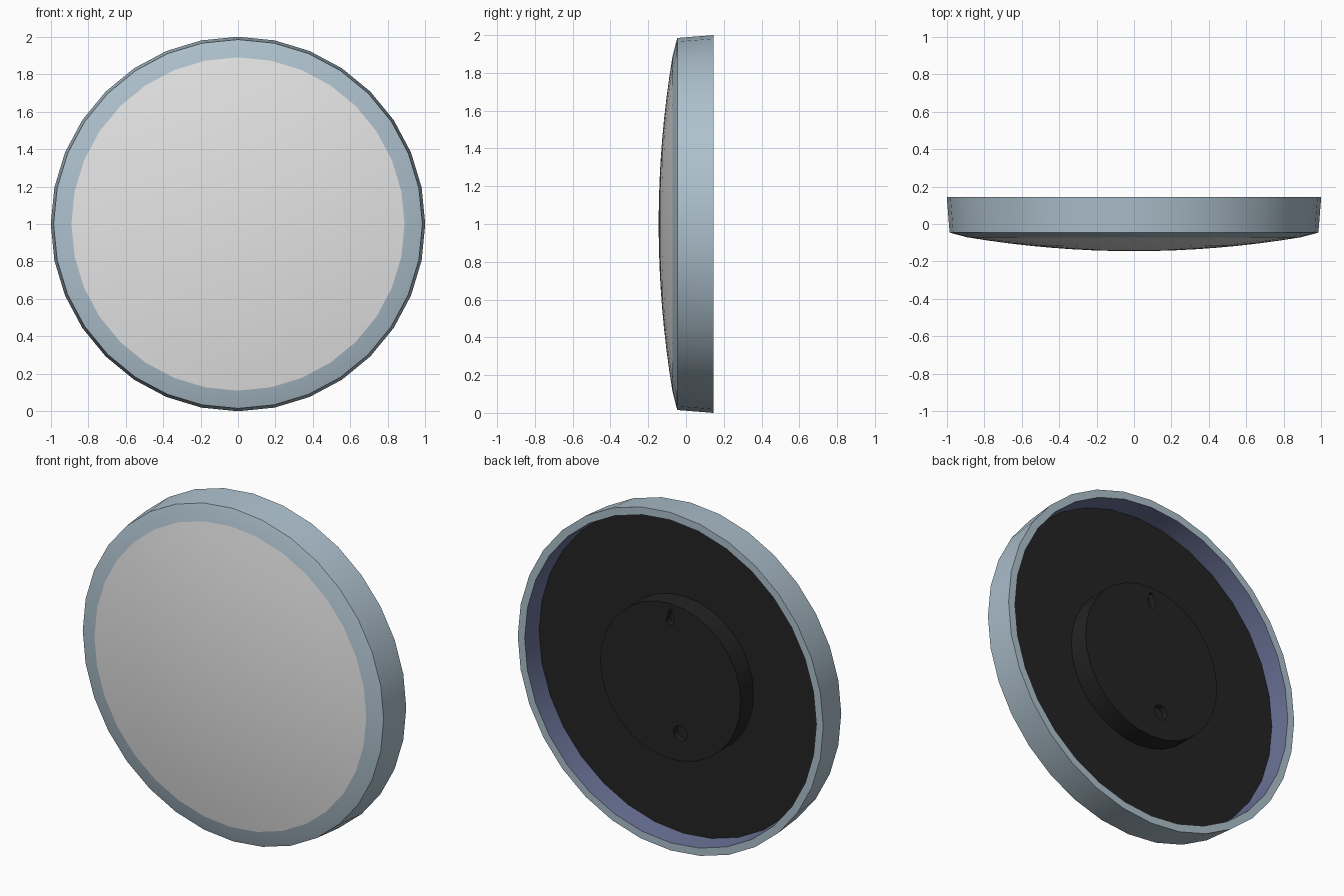
import bpy, bmesh
from math import sin, cos, pi, sqrt, radians

cube = bpy.data.objects.get("Cube")
if cube:
    bpy.data.objects.remove(cube, do_unlink=True)

SIDES = 32
CENTRE_Z = 1.0


def material(name, rgb):
    m = bpy.data.materials.new(name)
    m.use_nodes = True
    m.diffuse_color = (*rgb, 1)
    m.node_tree.nodes["Principled BSDF"].inputs["Base Color"].default_value = (*rgb, 1)
    return m


diffuser_white = material("diffuser_white", (0.78, 0.78, 0.78))
rim_blue = material("rim_blue_grey", (0.42, 0.53, 0.61))
inner_blue = material("inner_slate_blue", (0.14, 0.165, 0.30))
mount_black = material("mount_black", (0.017, 0.017, 0.017))


def finish(name, bm, mats):
    bmesh.ops.recalc_face_normals(bm, faces=bm.faces)
    mesh = bpy.data.meshes.new(name)
    bm.to_mesh(mesh)
    bm.free()
    for m in mats:
        mesh.materials.append(m)
    obj = bpy.data.objects.new(name, mesh)
    bpy.context.collection.objects.link(obj)
    return obj


def smooth(obj):
    bpy.ops.object.select_all(action="DESELECT")
    obj.select_set(True)
    bpy.context.view_layer.objects.active = obj
    bpy.ops.object.shade_smooth_by_angle(angle=radians(30))


def lathe(name, profile, mats, closed=False, slots=None):
    """Turn a (radius, y) profile about the front-to-back axis."""
    bm = bmesh.new()
    rows = []
    for r, y in profile:
        count = SIDES if r > 0 else 1
        rows.append([bm.verts.new((r * cos(2 * pi * i / SIDES), y,
                                   CENTRE_Z + r * sin(2 * pi * i / SIDES)))
                     for i in range(count)])
    pairs = list(zip(rows, rows[1:]))
    if closed:
        pairs.append((rows[-1], rows[0]))
    for k, (a, b) in enumerate(pairs):
        for i in range(SIDES):
            j = (i + 1) % SIDES
            corners = [a[i % len(a)], a[j % len(a)], b[j % len(b)], b[i % len(b)]]
            face = bm.faces.new(list(dict.fromkeys(corners)))
            face.material_index = slots.get(k, 0) if slots else 0
    return finish(name, bm, mats)


def cutter(name, outline, y0, y1):
    """Prism through an (x, z) outline, used to cut a recess."""
    bm = bmesh.new()
    face = bm.faces.new([bm.verts.new((x, y0, z)) for x, z in outline])
    ext = bmesh.ops.extrude_face_region(bm, geom=[face])
    for v in ext["geom"]:
        if isinstance(v, bmesh.types.BMVert):
            v.co.y = y1
    return finish(name, bm, [mount_black])


# Domed light diffuser, a shallow spherical cap
EDGE_R, TIP_Y, EDGE_Y = 0.89, -0.145, -0.071
rise = EDGE_Y - TIP_Y
ball = (EDGE_R ** 2 + rise ** 2) / (2 * rise)
dome = [(EDGE_R * i / 8, TIP_Y + ball - sqrt(ball ** 2 - (EDGE_R * i / 8) ** 2))
        for i in range(9)]
diffuser = lathe("diffuser", dome + [(EDGE_R, -0.03), (0, -0.03)], [diffuser_white])
smooth(diffuser)

# Outer ring with a front lip, tapered wall and slate inner wall
ring = lathe("outer_ring",
             [(EDGE_R, EDGE_Y), (0.965, -0.052), (0.985, -0.045), (1.0, 0.145),
              (0.955, 0.145), (0.942, 0.0), (EDGE_R, 0.0)],
             [rim_blue, inner_blue], closed=True, slots={4: 1, 5: 1})
smooth(ring)

# Back plate with the raised round wall mount
mount = lathe("back_plate_and_mount",
              [(0, 0.145), (0.46, 0.145), (0.46, 0.025), (0.945, 0.025),
               (0.945, 0.005), (0, 0.005)], [mount_black])

# Hanging keyhole and cable hole in the mount
keyhole = [(0.027 * cos(a), 1.36 + 0.027 * sin(a))
           for a in [radians(160 + 220 * i / 10) for i in range(11)]]
keyhole += [(0.008, 1.425), (-0.008, 1.425)]
cable_hole = [(-0.065 + 0.045 * cos(2 * pi * i / 16), 0.71 + 0.045 * sin(2 * pi * i / 16))
              for i in range(16)]
for name, outline in (("keyhole_cutter", keyhole), ("cable_hole_cutter", cable_hole)):
    tool = cutter(name, outline, 0.11, 0.2)
    tool.hide_render = True
    mod = mount.modifiers.new(name, "BOOLEAN")
    mod.operation = "DIFFERENCE"
    mod.solver = "EXACT"
    mod.object = tool
    bpy.ops.object.select_all(action="DESELECT")
    mount.select_set(True)
    bpy.context.view_layer.objects.active = mount
    bpy.ops.object.modifier_apply(modifier=mod.name)
    bpy.data.objects.remove(tool, do_unlink=True)
smooth(mount)
